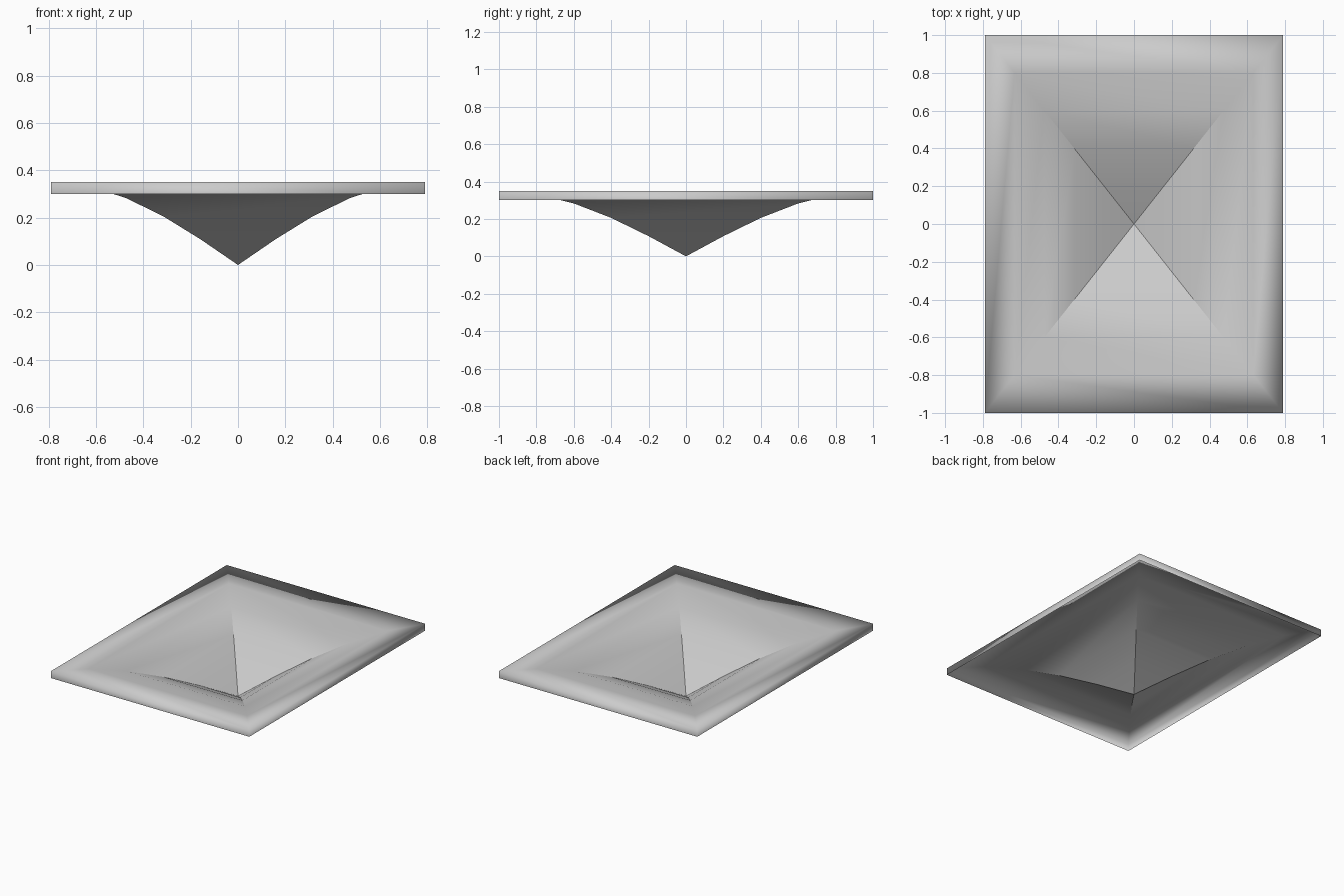
import bpy, bmesh, math

if "Cube" in bpy.data.objects:
    bpy.data.objects.remove(bpy.data.objects["Cube"])

HALF_X, HALF_Y = 0.79, 1.0
RIM_TOP, RIM_BOTTOM = 0.35, 0.30
LEVELS = 5

bm = bmesh.new()


def ring(t, z):
    """Rectangular loop of four vertices, scaled by t."""
    return [bm.verts.new((sx * HALF_X * t, sy * HALF_Y * t, z))
            for sx, sy in ((-1, -1), (1, -1), (1, 1), (-1, 1))]


# Dish: inverted pyramid that flattens towards the rim
apex = bm.verts.new((0, 0, 0))
rings = [ring(i / LEVELS, RIM_TOP * math.sin(math.pi / 2 * i / LEVELS))
         for i in range(1, LEVELS + 1)]

# Skirt: short vertical lip hanging from the rim
rings.append(ring(1, RIM_BOTTOM))

for i in range(4):
    j = (i + 1) % 4
    bm.faces.new((apex, rings[0][i], rings[0][j]))
    for a, b in zip(rings, rings[1:]):
        bm.faces.new((a[i], b[i], b[j], a[j]))

# Smooth surface with crisp diagonal creases near the middle
for f in bm.faces:
    f.smooth = True
for i in range(4):
    spine = [apex] + [r[i] for r in rings[:3]]
    for a, b in zip(spine, spine[1:]):
        bm.edges.get((a, b)).smooth = False

mesh = bpy.data.meshes.new("dish")
bm.to_mesh(mesh)
bm.free()
bpy.context.collection.objects.link(bpy.data.objects.new("dish", mesh))
